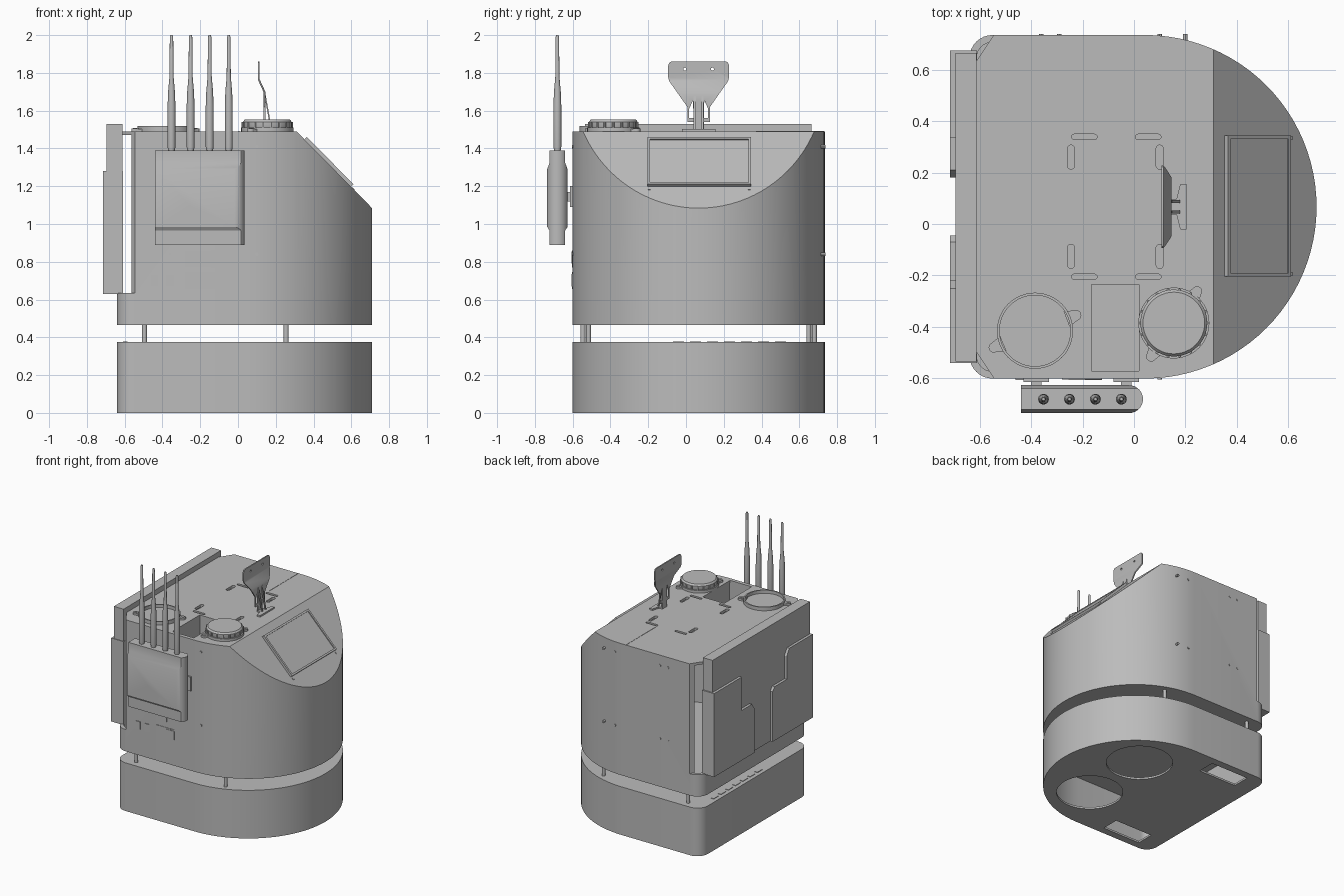
import bpy, bmesh
from math import sin, cos, pi, radians
from mathutils import Vector

if "Cube" in bpy.data.objects:
    bpy.data.objects.remove(bpy.data.objects["Cube"])

grey = bpy.data.materials.new("light_grey")
grey.use_nodes = True
grey.diffuse_color = (0.5, 0.5, 0.5, 1)
grey.node_tree.nodes["Principled BSDF"].inputs["Base Color"].default_value = (0.5, 0.5, 0.5, 1)

MID = 0.067   # y of the body's symmetry plane
TOP = 1.49


def finish(name, bm):
    bmesh.ops.recalc_face_normals(bm, faces=bm.faces)
    mesh = bpy.data.meshes.new(name)
    bm.to_mesh(mesh)
    bm.free()
    mesh.materials.append(grey)
    ob = bpy.data.objects.new(name, mesh)
    bpy.context.collection.objects.link(ob)
    return ob


def prism(name, pts, a, b, axis="z", slope=False):
    """Extrude a 2D profile from a to b along an axis."""
    put = {"z": lambda p, t: (p[0], p[1], t),
           "x": lambda p, t: (t, p[0], p[1]),
           "y": lambda p, t: (p[0], t, p[1])}[axis]
    bm = bmesh.new()
    low = bm.faces.new([bm.verts.new(put(p, a)) for p in pts])
    up = bmesh.ops.extrude_face_region(bm, geom=[low])["geom"]
    shift = Vector(put((0, 0), b - a))
    bmesh.ops.translate(bm, vec=shift, verts=[g for g in up if isinstance(g, bmesh.types.BMVert)])
    if slope:
        cut = bmesh.ops.bisect_plane(bm, geom=bm.verts[:] + bm.edges[:] + bm.faces[:],
                                     plane_co=slope, plane_no=(1, 0, 0.985), clear_outer=True)
        rim = [g for g in cut["geom_cut"] if isinstance(g, bmesh.types.BMEdge)]
        bmesh.ops.contextual_create(bm, geom=rim)
    return finish(name, bm)


def box(name, x, y, z):
    return prism(name, [(x[0], y[0]), (x[1], y[0]), (x[1], y[1]), (x[0], y[1])], *z)


def arc(cx, cy, r, a0, a1, n):
    return [(cx + r * cos(radians(a0 + (a1 - a0) * i / n)),
             cy + r * sin(radians(a0 + (a1 - a0) * i / n))) for i in range(n + 1)]


def disc(name, c, r, a, b, axis="z", n=40):
    return prism(name, arc(*c, r, 0, 360, n)[:-1], a, b, axis)


def slot(name, c, half, r, along_x, a, b):
    dx, dy, t = (half, 0, 0) if along_x else (0, half, 90)
    pts = arc(c[0] + dx, c[1] + dy, r, t - 90, t + 90, 8) + arc(c[0] - dx, c[1] - dy, r, t + 90, t + 270, 8)
    return prism(name, pts, a, b)


def lathe(name, x, y, prof, n=20):
    bm = bmesh.new()
    rings = [[bm.verts.new((x + r * cos(2 * pi * i / n), y + r * sin(2 * pi * i / n), z))
              for i in range(n)] for r, z in prof]
    for lo, hi in zip(rings, rings[1:]):
        for i in range(n):
            bm.faces.new((lo[i], lo[i - 1], hi[i - 1], hi[i]))
    bm.faces.new(rings[0])
    bm.faces.new(rings[-1])
    return finish(name, bm)


def carve(ob, *cutters, op="DIFFERENCE"):
    for c in cutters:
        m = ob.modifiers.new("cut", "BOOLEAN")
        m.operation, m.object, m.solver = op, c, "EXACT"
        bpy.ops.object.select_all(action="DESELECT")
        bpy.context.view_layer.objects.active = ob
        ob.select_set(True)
        bpy.ops.object.modifier_apply(modifier=m.name)
        bpy.data.objects.remove(c)
    return ob


def outline(d):
    """Body plan: round nose, straight sides, rounded back corners, inset by d."""
    h, r, bx = 0.668 - d, 0.09 - d, -0.64 + d
    return (arc(0.042, MID, h, -90, 90, 48) + arc(bx + r, MID + h - r, r, 90, 180, 8)
            + arc(bx + r, MID - h + r, r, 180, 270, 8))


# Hollow base with wheel and caster openings underneath
base = prism("base", outline(0), 0, 0.375)
carve(base, prism("void", outline(0.02), 0.015, 0.36))
for s in (-1, 1):
    carve(base, disc("hole", (0.24, MID + s * 0.28), 0.24, -0.1, 0.1),
          box("hole", (-0.5, -0.17), (MID + s * 0.54 - 0.07, MID + s * 0.54 + 0.07), (-0.1, 0.1)))
for i in range(7):
    y = 0.5 - i * 0.09
    box("base_vent", (-0.61, -0.585), (y - 0.03, y + 0.03), (0.37, 0.379))

# Posts between base and upper body
for s in (-1, 1):
    for x, dy in ((-0.495, 0.625), (0.255, 0.595)):
        disc("post", (x, MID + s * dy * 0.98), 0.013, 0.36, 0.48, n=16)

# Hollow upper body with sloped nose and open, chamfered back corners
body = prism("upper_body", outline(0), 0.465, TOP, slope=(0.31, 0, TOP))
void = prism("void", outline(0.028), 0.49, TOP - 0.02, slope=(0.285, 0, TOP - 0.02))
back = prism("back_cut", [(-0.9, -0.9), (-0.545, -0.9), (-0.545, -0.6), (-0.615, -0.495),
                          (-0.615, 0.63), (-0.545, 0.735), (-0.545, 1), (-0.9, 1)], 0.635, 1.7)
carve(body, void, back, box("bay", (-0.165, 0.02), (-0.572, -0.235), (1.4, 1.6)))
for s in (-1, 1):
    for x in (-0.245, 0.1):
        carve(body, slot("slot", (x, MID + s * 0.193), 0.033, 0.014, False, 1.4, 1.6))
    for x in (-0.193, 0.055):
        carve(body, slot("slot", (x, MID + s * 0.272), 0.04, 0.01, True, 1.4, 1.6))
for x in (-0.175, 0.022):
    box("bay_wall", (x, x + 0.01), (-0.57, -0.235), (1.15, 1.475))
box("bay_back", (-0.17, 0.03), (-0.235, -0.225), (1.15, 1.475))
box("top_seam", (0.002, 0.008), (0.37, 0.73), (TOP, TOP + 0.002))

# Small fasteners on the side walls
for x, z in ((-0.36, 0.84), (-0.04, 0.84), (0.1, 0.84), (0.1, 1.41)):
    disc("right_fastener", (x, z), 0.009, -0.604, -0.598, "y", 12)
for x in (0.2, 0.1, -0.29, -0.36):
    for z in (0.84, 1.41):
        disc("left_fastener", (x, z), 0.009, 0.712 if x > 0.15 else 0.73, 0.738, "y", 12)

# Connector plates on the right wall
for x0, x1, z0, z1 in ((-0.28, -0.125, 0.77, 0.86), (-0.255, -0.19, 0.79, 0.855), (-0.28, -0.125, 0.655, 0.745),
                       (-0.2, -0.125, 0.67, 0.735), (-0.46, -0.42, 0.67, 0.73), (-0.38, -0.34, 0.67, 0.73)):
    small = x1 - x0 < 0.1
    box("connector", (x0, x1), (-0.607 if small else -0.604, -0.6), (z0, z1))

# Back panel with two raised, stepped covers
box("back_panel", (-0.695, -0.612), (-0.535, 0.665), (0.63, 1.53))
prism("left_cover", [(0.675, 0.63), (0.18, 0.63), (0.18, 0.98), (0.21, 1.02), (0.335, 1.02),
                     (0.335, 1.28), (0.675, 1.28)], -0.715, -0.61, "x")
prism("right_cover", [(-0.54, 0.63), (-0.045, 0.63), (-0.045, 1.02), (-0.07, 1.05), (-0.22, 1.05),
                      (-0.22, 1.23), (-0.25, 1.28), (-0.54, 1.28)], -0.715, -0.61, "x")

# Display on the slope: frame, inset glass
def on_slope(name, x0, x1, y0, y1, h):
    z = lambda x: TOP - (x - 0.31) * 1.015
    return prism(name, [(x0 - 0.01, z(x0) - 0.01), (x1 - 0.01, z(x1) - 0.01),
                        (x1 + h, z(x1) + h), (x0 + h, z(x0) + h)], y0, y1, "y")

frame = on_slope("display_frame", 0.352, 0.598, -0.205, 0.345, 0.013)
glass = on_slope("display_glass", 0.362, 0.588, -0.19, 0.33, 0.008)
carve(frame, on_slope("opening", 0.362, 0.588, -0.19, 0.33, 0.03))
for y in (-0.195, 0.335):
    for x in (0.37, 0.61):
        on_slope("display_screw", x - 0.006, x + 0.006, y - 0.006, y + 0.006, 0.003)

# Open ring and knob on the roof, with mounting ears
ring = disc("roof_ring", (-0.385, -0.415), 0.148, TOP - 0.01, 1.518, n=48)
carve(ring, disc("bore", (-0.385, -0.415), 0.138, TOP + 0.003, 1.6, n=48))
disc("knob_flange", (0.155, -0.385), 0.138, TOP - 0.01, 1.51, n=48)
lathe("knob", 0.155, -0.385, [(0.125, 1.5), (0.13, 1.51), (0.13, 1.54), (0.12, 1.552)], 48)
for a in range(0, 360, 20):
    x, y = 0.155 + 0.13 * cos(radians(a)), -0.385 + 0.13 * sin(radians(a))
    disc("knob_grip", (x, y), 0.006, 1.505, 1.54, n=8)
for x, y, cx, cy in ((-0.545, -0.48, -0.385, -0.415), (-0.225, -0.355, -0.385, -0.415),
                     (0.245, -0.262, 0.155, -0.385), (0.067, -0.515, 0.155, -0.385)):
    disc("mount_ear", (x, y), 0.02, TOP - 0.01, 1.505, n=20)
    d = (Vector((cx, cy)) - Vector((x, y))).normalized()
    n, p = Vector((-d.y, d.x)) * 0.02, Vector((x, y))
    prism("ear_web", [p + n, p - n, p - n * 1.6 + d * 0.04, p + n * 1.6 + d * 0.04], TOP - 0.01, 1.503)
    disc("ear_screw", (x, y), 0.01, 1.5, 1.509, n=12)

# Camera mast: bent sheet shaped by a flared side profile
path = [(0.145, 1.49), (0.145, 1.7), (0.115, 1.765), (0.115, 1.86),
        (0.106, 1.86), (0.106, 1.762), (0.136, 1.697), (0.136, 1.49)]
mast = prism("mast_plate", path, MID - 0.3, MID + 0.3, "y")
half = [(0.027, 1.49), (0.027, 1.54), (0.06, 1.54), (0.06, 1.62), (0.155, 1.755), (0.161, 1.775),
        (0.161, 1.84), (0.155, 1.855), (0.14, 1.862)]
flare = [(MID + y, z) for y, z in half] + [(MID - y, z) for y, z in reversed(half)]
carve(mast, prism("flare", flare, 0, 0.3, "x"), op="INTERSECT")
for s in (-1, 1):
    tri = [(MID + s * y, z) for y, z in ((0.027, 1.56), (0.05, 1.56), (0.05, 1.61), (0.03, 1.655))]
    carve(mast, prism("window", tri, 0, 0.3, "x"))
    carve(mast, disc("bolt_hole", (MID + s * 0.073, 1.82), 0.008, 0, 0.3, "x", 12))
    prism("mast_strut", [(0.14, 1.68), (0.147, 1.68), (0.18, 1.5), (0.172, 1.5)],
          MID + s * 0.02 - 0.006, MID + s * 0.02 + 0.006, "y")
prism("mast_foot", [(0.14, MID - 0.03), (0.165, MID - 0.03), (0.18, MID - 0.088), (0.205, MID - 0.088),
                    (0.205, MID + 0.088), (0.18, MID + 0.088), (0.165, MID + 0.03), (0.14, MID + 0.03)],
      TOP - 0.01, 1.502)

# Radio box on the right wall, with brackets and four antennas
prof = [(-0.722, 0.89), (-0.722, 0.965), (-0.735, 0.985), (-0.735, 1.29), (-0.722, 1.325), (-0.722, 1.39),
        (-0.64, 1.39), (-0.64, 1.325), (-0.627, 1.29), (-0.627, 0.985), (-0.64, 0.965), (-0.64, 0.89)]
radio = prism("radio_box", prof, -0.44, 0.035, "x")
carve(radio, prism("plan", [(-0.44, -0.735)] + arc(-0.019, -0.681, 0.054, -90, 90, 16) + [(-0.44, -0.627)],
                   0.8, 1.5), op="INTERSECT")
for x in (-0.43, -0.08):
    box("radio_bracket", (x, x + 0.1), (-0.615, -0.6), (1.09, 1.2))
    box("radio_bracket_arm", (x + 0.03, x + 0.07), (-0.64, -0.6), (1.12, 1.17))
for i in range(4):
    lathe("antenna", -0.352 + i * 0.101, -0.681,
          [(0.016, 1.38), (0.021, 1.41), (0.021, 1.62), (0.018, 1.7), (0.011, 1.78), (0.009, 1.99), (0.006, 2.0)])

# Smooth rounded walls, keep corners sharp
bpy.ops.object.select_all(action="DESELECT")
for ob in bpy.context.scene.objects:
    if ob.type == "MESH" and grey.name in ob.data.materials:
        ob.select_set(True)
        bpy.context.view_layer.objects.active = ob
bpy.ops.object.shade_smooth_by_angle(angle=radians(30))
